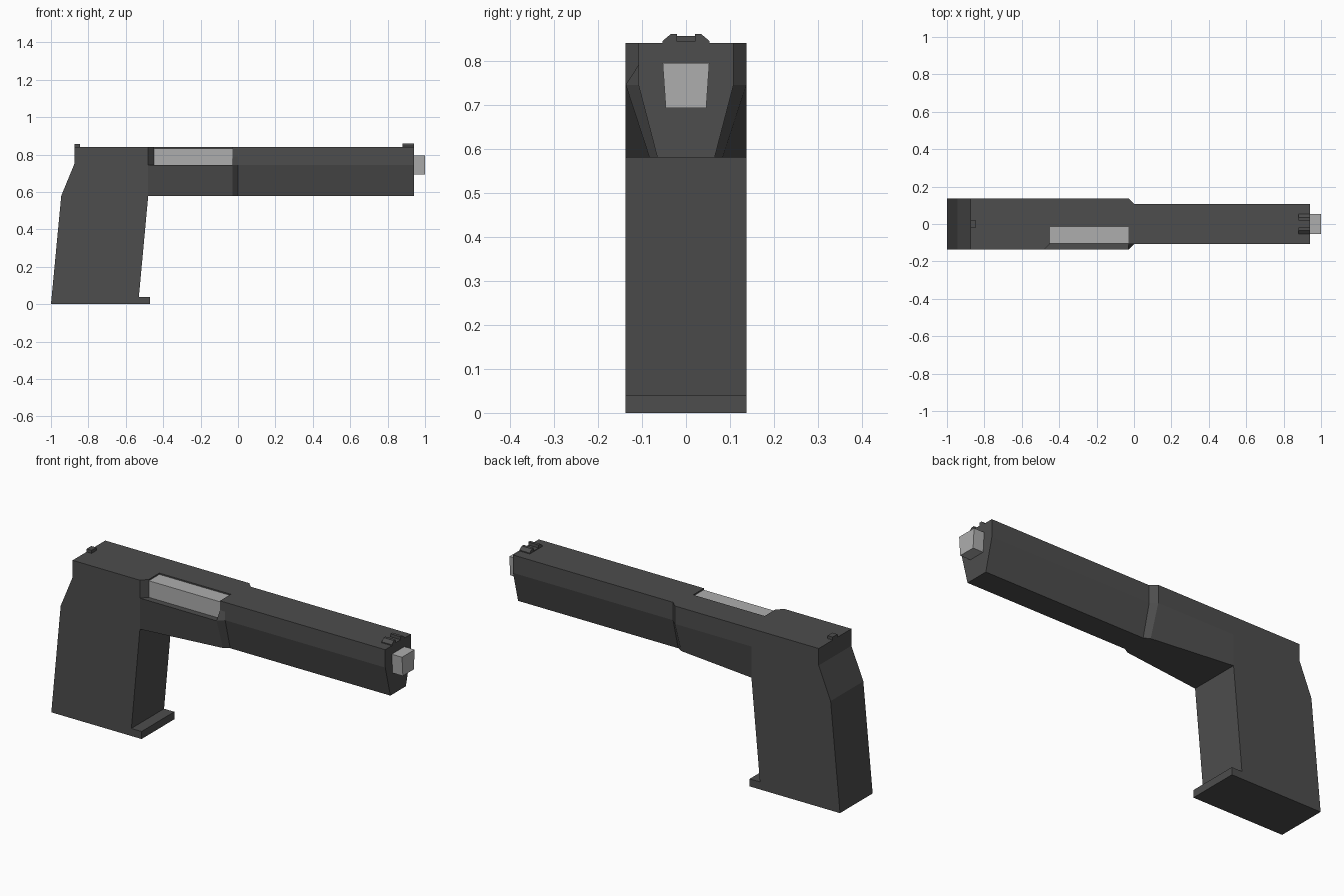
import bpy, bmesh

cube = bpy.data.objects.get("Cube")
if cube:
    bpy.data.objects.remove(cube, do_unlink=True)


def material(name, value):
    m = bpy.data.materials.new(name)
    m.use_nodes = True
    colour = (value, value, value, 1)
    m.diffuse_color = colour
    m.node_tree.nodes["Principled BSDF"].inputs["Base Color"].default_value = colour
    return m


DARK = material("dark grey", 0.075)
SILVER = material("silver", 0.42)


def loft(name, sections, mat):
    """Join matching rings of 3D points and cap both ends."""
    bm = bmesh.new()
    rings = [[bm.verts.new(p) for p in ring] for ring in sections]
    for a, b in zip(rings, rings[1:]):
        for i in range(len(a)):
            j = (i + 1) % len(a)
            bm.faces.new((a[i], a[j], b[j], b[i]))
    bm.faces.new(rings[0])
    bm.faces.new(rings[-1])
    bmesh.ops.recalc_face_normals(bm, faces=bm.faces)
    mesh = bpy.data.meshes.new(name)
    bm.to_mesh(mesh)
    bm.free()
    mesh.materials.append(mat)
    obj = bpy.data.objects.new(name, mesh)
    bpy.context.collection.objects.link(obj)
    return obj


def at_x(x, profile):
    return [(x, y, z) for y, z in profile]


def box(name, x, y, z, mat):
    ring = [(y[0], z[0]), (y[1], z[0]), (y[1], z[1]), (y[0], z[1])]
    return loft(name, [at_x(v, ring) for v in x], mat)


WIDE, SLIM, KEEL = 0.137, 0.108, 0.065
BASE, EDGE, TOP = 0.58, 0.745, 0.84
PORT_BACK, PORT_FRONT = -0.48, -0.03

# Grip and rear of the slide: side profile extruded across the width
side = [(-1, 0), (-0.47, 0), (-0.47, 0.04), (-0.53, 0.04), (PORT_BACK, BASE),
        (PORT_BACK, TOP), (-0.875, TOP), (-0.875, 0.75), (-0.945, BASE)]
loft("grip", [[(x, y, z) for x, z in side] for y in (-WIDE, WIDE)], DARK)


# Lower middle body narrows underneath towards the front
def trough(x, low):
    return at_x(x, [(-WIDE, EDGE), (-low, BASE), (low, BASE), (WIDE, EDGE)])


loft("lower_body", [trough(PORT_BACK, WIDE), trough(PORT_FRONT, 0.083)], DARK)

# Upper middle body beside the open port
box("upper_body", (PORT_BACK, PORT_FRONT), (-0.017, WIDE), (EDGE, TOP), DARK)

# Slanted rear end of the port
wedge = [(PORT_BACK, -WIDE), (-0.45, -0.105), (-0.45, -0.017), (PORT_BACK, -0.017)]
loft("port_rear", [[(x, y, z) for x, y in wedge] for z in (EDGE, TOP)], DARK)

# Silver chamber block showing through the port
box("chamber", (-0.452, PORT_FRONT), (-0.105, -0.017), (EDGE, 0.833), SILVER)


# Front slide with a bevelled shoulder where it meets the body
def slide(x, half, low):
    return at_x(x, [(-half, EDGE), (-low, BASE), (low, BASE), (half, EDGE),
                    (half, TOP), (-SLIM, TOP), (-SLIM, 0.79)])


loft("front_slide", [slide(PORT_FRONT, WIDE, 0.083), slide(0, SLIM, KEEL),
                     slide(0.94, SLIM, KEEL)], DARK)

# Tapered muzzle
muzzle = [(-0.046, 0.693), (0.046, 0.693), (0.053, 0.795), (-0.053, 0.795)]
loft("muzzle", [at_x(0.93, muzzle), at_x(1, muzzle)], SILVER)

# Sights
box("rear_sight", (-0.875, -0.845), (-0.02, 0.02), (TOP - 0.01, 0.856), DARK)
box("front_sight_base", (0.88, 0.94), (-0.053, 0.053), (TOP - 0.01, 0.844), DARK)
for label, s in (("left", 1), ("right", -1)):
    post = [(s * 0.053, TOP), (s * 0.053, 0.845), (s * 0.035, 0.86),
            (s * 0.02, 0.86), (s * 0.02, TOP)]
    loft("front_sight_" + label, [at_x(0.88, post), at_x(0.94, post)], DARK)
